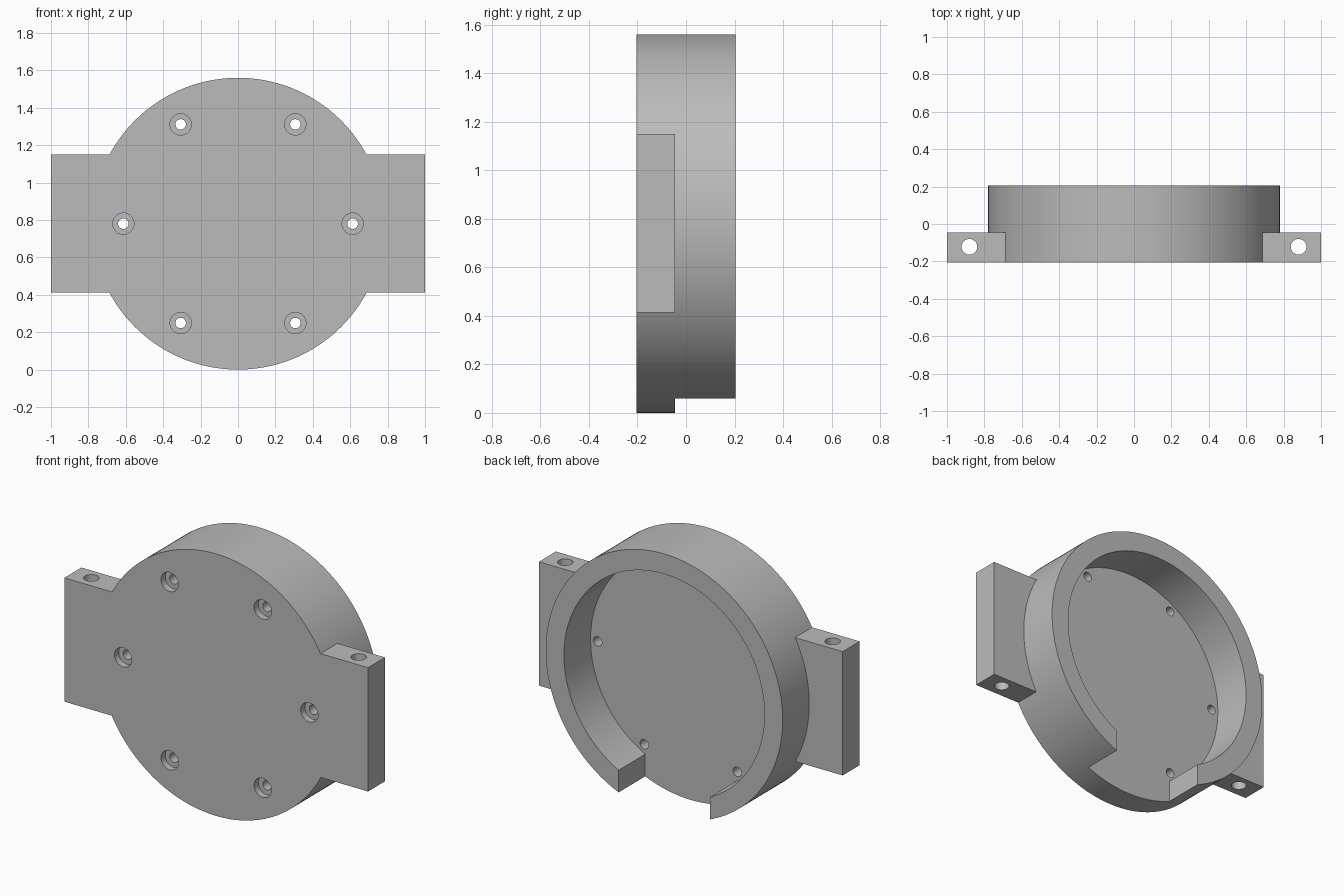
import bpy
import math
from mathutils import Vector

default = bpy.data.objects.get("Cube")
if default:
    bpy.data.objects.remove(default, do_unlink=True)

# Main dimensions
R, INNER, CZ = 0.78, 0.66, 0.78
FRONT, FLOOR, BACK = -0.205, -0.045, 0.205

grey = bpy.data.materials.new("plain grey")
grey.use_nodes = True
grey.diffuse_color = (0.5, 0.5, 0.5, 1)
grey.node_tree.nodes["Principled BSDF"].inputs["Base Color"].default_value = (0.5, 0.5, 0.5, 1)


def finish(name):
    ob = bpy.context.object
    ob.name = name
    ob.data.materials.append(grey)
    bpy.ops.object.transform_apply(location=True, rotation=True, scale=True)
    return ob


def cylinder_y(name, x, z, radius, y0, y1, sides=32):
    bpy.ops.mesh.primitive_cylinder_add(
        vertices=sides, radius=radius, depth=y1 - y0,
        location=(x, (y0 + y1) / 2, z), rotation=(math.pi / 2, 0, 0))
    return finish(name)


def box(name, low, high):
    low, high = Vector(low), Vector(high)
    bpy.ops.mesh.primitive_cube_add(size=1, location=(low + high) / 2)
    bpy.context.object.scale = high - low
    return finish(name)


def combine(target, tool, operation):
    mod = target.modifiers.new(operation.title(), 'BOOLEAN')
    mod.operation = operation
    mod.solver = 'EXACT'
    mod.object = tool
    bpy.context.view_layer.objects.active = target
    bpy.ops.object.modifier_apply(modifier=mod.name)
    bpy.data.objects.remove(tool, do_unlink=True)


# Round housing, hollowed from the back and opened at the bottom of its rim
body = cylinder_y("round_housing", 0, CZ, R, FRONT, BACK, 160)
combine(body, cylinder_y("pocket", 0, CZ, INNER, FLOOR, BACK + 0.1, 160), 'DIFFERENCE')
combine(body, box("rim_gap", (-0.3, FLOOR, -0.1), (0.3, BACK + 0.1, 0.4)), 'DIFFERENCE')

# Side mounting ears with a vertical bolt hole each
for side in (-1, 1):
    xs = sorted((side * 0.67, side * 1.0))
    combine(body, box("ear", (xs[0], FRONT, 0.413), (xs[1], FLOOR, 1.15)), 'UNION')
    bpy.ops.mesh.primitive_cylinder_add(vertices=32, radius=0.042, depth=1.2,
                                        location=(side * 0.88, -0.122, CZ))
    combine(body, finish("bolt_hole"), 'DIFFERENCE')

# Six counterbored screw holes on a circle
for i in range(6):
    a = math.radians(60 * i)
    x, z = 0.613 * math.cos(a), CZ + 0.613 * math.sin(a)
    combine(body, cylinder_y("counterbore", x, z, 0.057, FRONT - 0.1, FRONT + 0.04), 'DIFFERENCE')
    combine(body, cylinder_y("screw_hole", x, z, 0.028, FRONT - 0.1, FLOOR + 0.1), 'DIFFERENCE')

bpy.ops.object.select_all(action='DESELECT')
body.select_set(True)
bpy.context.view_layer.objects.active = body
bpy.ops.object.shade_smooth_by_angle(angle=math.radians(30))
